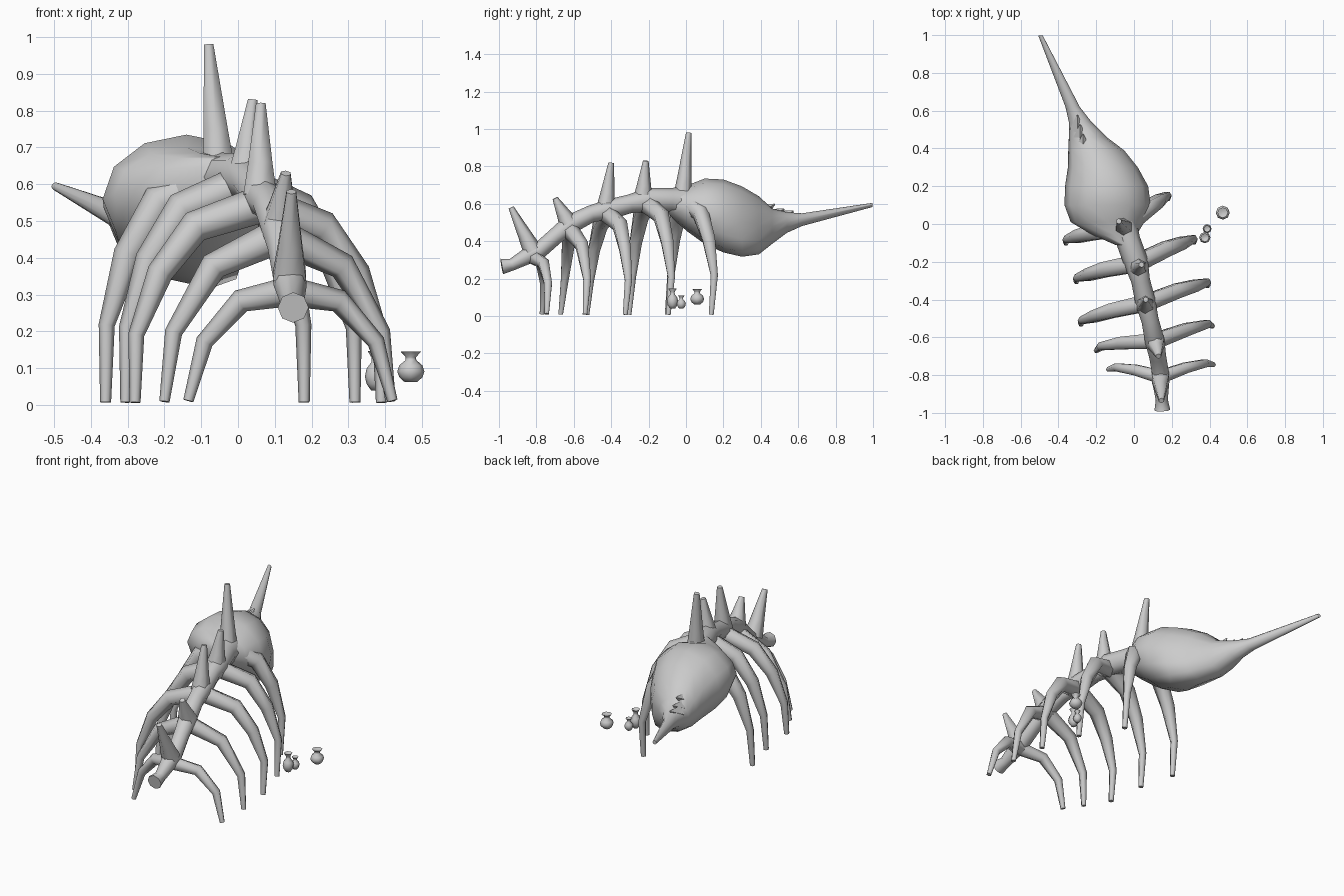
import bpy, bmesh
from math import sin, cos, tau, radians
from mathutils import Vector

if "Cube" in bpy.data.objects:
    bpy.data.objects.remove(bpy.data.objects["Cube"])


def finish(name, bm, angle=65):
    bmesh.ops.recalc_face_normals(bm, faces=bm.faces)
    me = bpy.data.meshes.new(name)
    bm.to_mesh(me)
    bm.free()
    ob = bpy.data.objects.new(name, me)
    bpy.context.collection.objects.link(ob)
    bpy.ops.object.select_all(action='DESELECT')
    ob.select_set(True)
    bpy.context.view_layer.objects.active = ob
    bpy.ops.object.shade_smooth_by_angle(angle=radians(angle))
    return ob


def skin(bm, rings):
    n = len(rings[0])
    for a, b in zip(rings, rings[1:]):
        for i in range(n):
            j = (i + 1) % n
            bm.faces.new((a[i], a[j], b[j], b[i]))
    bm.faces.new(rings[0][::-1])
    bm.faces.new(rings[-1])


def tube(name, pts, radii, ref, sides=6):
    """Tapered tube along a path; ref fixes the roll of the cross-section."""
    bm = bmesh.new()
    pts = [Vector(p) for p in pts]
    rings = []
    for k, p in enumerate(pts):
        t = (pts[min(k + 1, len(pts) - 1)] - pts[max(k - 1, 0)]).normalized()
        u = t.cross(Vector(ref)).normalized()
        v = t.cross(u)
        rings.append([bm.verts.new(p + radii[k] * (u * cos(tau * i / sides) + v * sin(tau * i / sides)))
                      for i in range(sides)])
    skin(bm, rings)
    return finish(name, bm)


# Backbone: arched and pinched between the vertebrae
spine = [(.15, -.985, .265, .042), (.147, -.93, .275, .032), (.142, -.84, .325, .045),
         (.14, -.79, .345, .045), (.125, -.70, .425, .045), (.11, -.62, .49, .052),
         (.085, -.51, .545, .046), (.06, -.41, .57, .054), (.035, -.30, .60, .05),
         (.01, -.20, .62, .065), (-.03, -.09, .62, .065), (-.07, .02, .61, .08)]
tube("backbone", [s[:3] for s in spine], [s[3] for s in spine], (0, 0, 1), 8)

# Upright spikes: base and tip
spikes = [((.14, -.82, .35), (.145, -.935, .58)), ((.115, -.63, .50), (.13, -.70, .63)),
          ((.06, -.43, .57), (.062, -.40, .82)), ((.02, -.23, .63), (.04, -.215, .83)),
          ((-.05, -.02, .62), (-.08, .015, .98))]
for k, (a, b) in enumerate(spikes):
    a, b = Vector(a), Vector(b)
    tube(f"back_spike_{k + 1}", [a, a.lerp(b, .35), b], [.052, .038, .015], (1, 0, 0))

# Ribs: spine joint, left foot, right foot, bend pattern, thickness
low = [(0, .95), (.48, .87), (.84, .53), (1, .035)]
mid = [(0, 1), (.57, .82), (.92, .43), (1, .02)]
high = [(0, 1), (.52, .89), (.8, .66), (.99, .35), (1, .012)]
ribs = [((.14, -.81, .325), (-.135, -.77), (.42, -.745), low, .85),
        ((.11, -.62, .46), (-.20, -.67), (.415, -.54), mid, 1),
        ((.06, -.42, .545), (-.28, -.53), (.39, -.325), high, 1.05),
        ((.01, -.21, .60), (-.305, -.305), (.318, -.095), high, 1.1),
        ((-.06, -.02, .62), (-.36, -.10), (.18, .135), high, 1.15)]
for k, (s, left, right, bend, w) in enumerate(ribs):
    for side, f in (("left", left), ("right", right)):
        pts = []
        for i, (h, v) in enumerate(bend):
            sway = .018 if 0 < i < len(bend) - 1 else 0
            pts.append((s[0] + (f[0] - s[0]) * h, s[1] + (f[1] - s[1]) * h + sway, s[2] * v))
        radii = [.048 * w, .042 * w, .034 * w, .022, .015] if len(bend) == 5 else [.048 * w, .038 * w, .024, .014]
        tube(f"{side}_rib_{k + 1}", pts, radii, (0, 1, 0))

# Bulbous body running into a long tail: x, y, z, half width, half height, low-side shift
rings = [(-.05, -.11, .62, .05, .055, 0), (-.105, -.055, .595, .12, .09, 0),
         (-.14, .01, .575, .195, .125, 0), (-.14, .10, .56, .228, .175, .02),
         (-.145, .20, .535, .22, .195, .05), (-.165, .30, .505, .185, .188, .09),
         (-.20, .39, .485, .148, .155, .07), (-.245, .46, .48, .10, .095, .02),
         (-.285, .54, .50, .06, .055, 0), (-.325, .62, .515, .038, .034, 0),
         (-.495, .998, .594, .012, .011, 0)]
bm = bmesh.new()
loops = []
for x, y, z, rx, rz, sh in rings:
    loop = []
    for i in range(12):
        c, s = cos(tau * i / 12), sin(tau * i / 12)
        loop.append(bm.verts.new((x + rx * c + (sh * s * s if s < 0 else 0), y, z + rz * s)))
    loops.append(loop)
skin(bm, loops)
finish("body_and_tail", bm)

# Flat barbs where the tail starts, pointing backwards
for k, (x, y, z) in enumerate([(-.27, .43, .575), (-.285, .48, .55), (-.30, .53, .54)]):
    tube(f"tail_barb_{k + 1}", [(x, y - .03, z - .015), (x, y + .045, z + .022)],
         [.04, .004], (1, 0, 0), 4)

# Floating vases, turned from one profile
profile = [(.45, 0), (.85, .16), (1, .35), (.85, .55), (.4, .72), (.38, .82), (.75, 1), (.3, .93)]
for k, (x, y, z, r, h) in enumerate([(.47, .06, .062, .037, .083), (.375, -.072, .04, .03, .107),
                                     (.387, -.025, .04, .024, .07)]):
    bm = bmesh.new()
    skin(bm, [[bm.verts.new((x + r * p * cos(tau * i / 8), y + r * p * sin(tau * i / 8), z + h * q))
               for i in range(8)] for p, q in profile])
    finish(f"vase_{k + 1}", bm)
